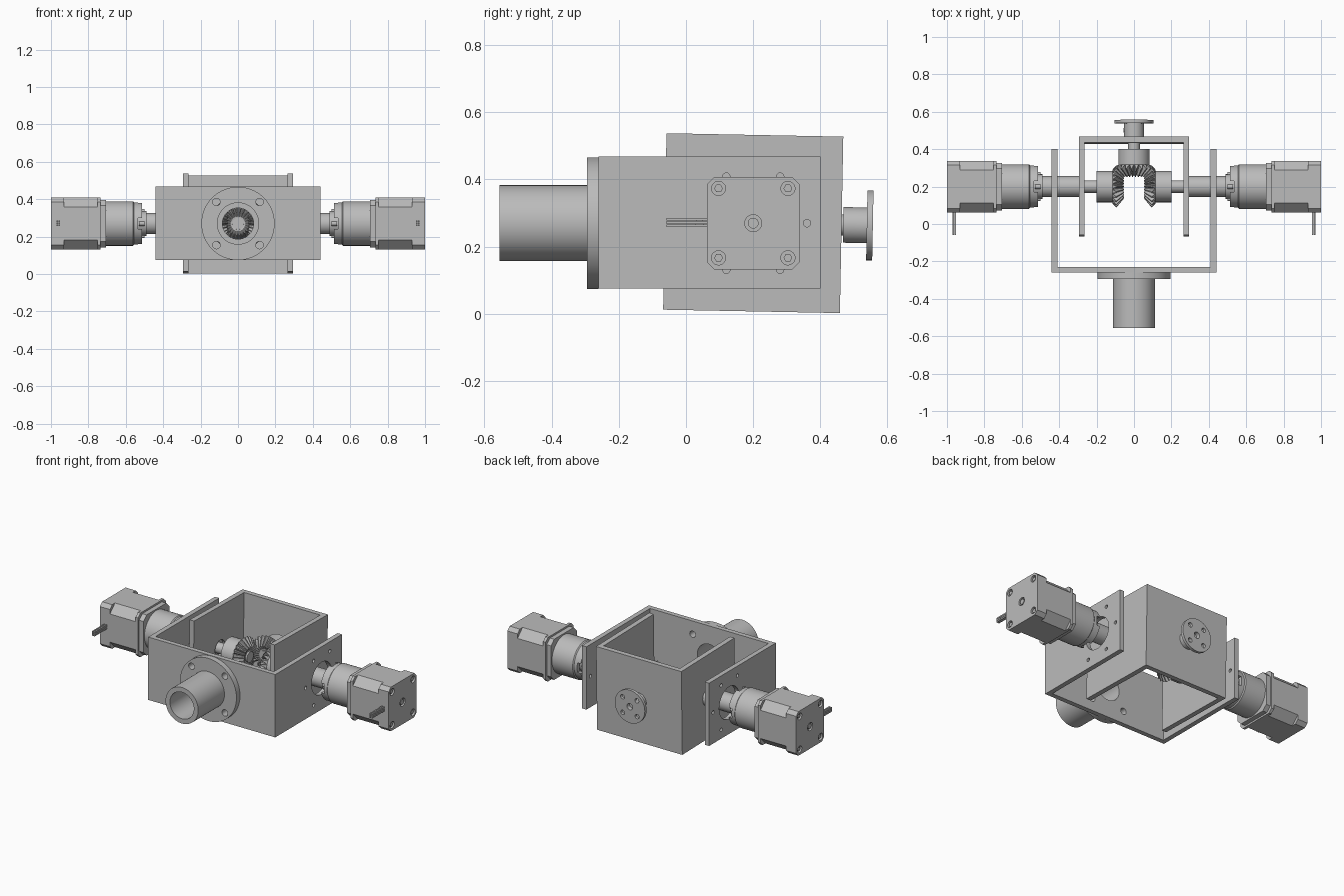
import bpy, bmesh
from math import pi, sin, cos, radians
from mathutils import Matrix, Vector

cube = bpy.data.objects.get("Cube")
if cube:
    bpy.data.objects.remove(cube, do_unlink=True)

GREY = (0.5, 0.5, 0.5, 1)
metal = bpy.data.materials.new("machined_grey")
metal.use_nodes = True
metal.diffuse_color = GREY
metal.node_tree.nodes["Principled BSDF"].inputs["Base Color"].default_value = GREY

# Frames: the gear axes meet at HUB; local z runs along the named direction
HUB = Matrix.Translation((0, 0.2, 0.27))
TILT = HUB @ Matrix.Rotation(radians(-1.1), 4, 'X')
TO_X = HUB @ Matrix.Rotation(pi / 2, 4, 'Y')
TO_BACK = TILT @ Matrix.Rotation(-pi / 2, 4, 'X')
TO_FRONT = Matrix.Translation((0, 0, 0.27)) @ Matrix.Rotation(pi / 2, 4, 'X')


def finish(name, bm, frame=Matrix(), cutter=None, mirror=False):
    bmesh.ops.recalc_face_normals(bm, faces=bm.faces)
    bm.transform(frame)
    mesh = bpy.data.meshes.new(name)
    bm.to_mesh(mesh)
    bm.free()
    mesh.materials.append(metal)
    ob = bpy.data.objects.new(name, mesh)
    bpy.context.collection.objects.link(ob)
    bpy.ops.object.select_all(action='DESELECT')
    ob.select_set(True)
    bpy.context.view_layer.objects.active = ob
    if cutter:
        mod = ob.modifiers.new("holes", 'BOOLEAN')
        mod.operation, mod.solver, mod.object = 'DIFFERENCE', 'EXACT', cutter
        bpy.ops.object.modifier_apply(modifier=mod.name)
        cutter.hide_render = True
        bpy.data.objects.remove(cutter, do_unlink=True)
    if mirror:
        ob.modifiers.new("other_side", 'MIRROR')
        bpy.ops.object.modifier_apply(modifier="other_side")
    bpy.ops.object.shade_smooth_by_angle(angle=radians(30))
    return ob


def add_box(bm, lo, hi):
    lo, hi = Vector(lo), Vector(hi)
    m = Matrix.Translation((lo + hi) / 2) @ Matrix.Diagonal((*(hi - lo), 1))
    bmesh.ops.create_cube(bm, size=1, matrix=m)


def add_cyl(bm, x, y, z0, z1, r, seg=24):
    m = Matrix.Translation((x, y, (z0 + z1) / 2))
    bmesh.ops.create_cone(bm, cap_ends=True, segments=seg, radius1=r, radius2=r,
                          depth=z1 - z0, matrix=m)


def add_lathe(bm, profile, seg=48, closed=False):
    """Revolve (radius, height) points about z; zero radius makes a cap."""
    rings = [[bm.verts.new((r * cos(2 * pi * i / seg), r * sin(2 * pi * i / seg), h))
              for i in range(seg)] for r, h in profile]
    pairs = list(zip(rings, rings[1:]))
    if closed:
        pairs.append((rings[-1], rings[0]))
    for a, b in pairs:
        for i in range(seg):
            j = (i + 1) % seg
            bm.faces.new((a[i], a[j], b[j], b[i]))
    if not closed:
        bm.faces.new(rings[0])
        bm.faces.new(rings[-1])


def ring_points(n, r, start=0.0):
    return [(r * cos(start + 2 * pi * i / n), r * sin(start + 2 * pi * i / n))
            for i in range(n)]


def holes(points, r, z0, z1, frame, centre=0):
    bm = bmesh.new()
    for x, y in points:
        add_cyl(bm, x, y, z0, z1, r)
    if centre:
        add_cyl(bm, 0, 0, z0, z1, centre, 48)
    return finish("hole_cutter", bm, frame)


def lathe(name, profile, frame, seg=48, closed=False, **kw):
    bm = bmesh.new()
    add_lathe(bm, profile, seg, closed)
    return finish(name, bm, frame, **kw)


def u_bracket(name, frame, half, wall, y0, y1, z0, z1, web_at_front, cutter):
    """Three-sided yoke, one closed outline extruded upward."""
    web, tip = (y0, y1) if web_at_front else (y1, y0)
    inner = web + (wall if web_at_front else -wall)
    w = half - wall
    outline = [(-half, web), (half, web), (half, tip), (w, tip),
               (w, inner), (-w, inner), (-w, tip), (-half, tip)]
    bm = bmesh.new()
    face = bm.faces.new([bm.verts.new((x, y, z0)) for x, y in outline])
    ext = bmesh.ops.extrude_face_region(bm, geom=[face])["geom"]
    bmesh.ops.translate(bm, vec=(0, 0, z1 - z0),
                        verts=[v for v in ext if isinstance(v, bmesh.types.BMVert)])
    return finish(name, bm, frame, cutter)


# Outer yoke: bolt holes in the front web, bores and screw holes in both arms
bolts = ring_points(4, 0.163, pi / 4)
bm = bmesh.new()
for x, y in bolts:
    add_cyl(bm, x, y, 0.2, 0.28, 0.02)
add_cyl(bm, 0, 0, 0.2, 0.28, 0.083, 48)
bm.transform(TO_FRONT)
arm = bmesh.new()
for x, y in ring_points(6, 0.16, pi / 2):
    add_cyl(arm, x, y, -0.6, 0.6, 0.011)
add_cyl(arm, 0, 0, -0.6, 0.6, 0.1, 48)
arm.transform(TO_X)
temp = bpy.data.meshes.new("temp")
arm.to_mesh(temp)
arm.free()
bm.from_mesh(temp)
bpy.data.meshes.remove(temp)
u_bracket("outer_yoke", Matrix(), 0.44, 0.03, -0.26, 0.4, 0.075, 0.468, True,
          finish("hole_cutter", bm))

# Inner yoke, slightly tilted about the motor axis
u_bracket("inner_yoke", TILT, 0.295, 0.031, -0.263, 0.263, -0.2625, 0.2625, False,
          holes([(0, 0)], 0.05, -0.4, 0.4, TO_X))

# Front mounting tube with bolt flange
lathe("mounting_tube", [(0.083, 0.26), (0.196, 0.26), (0.196, 0.295), (0.113, 0.295),
                        (0.113, 0.555), (0.083, 0.555)], TO_FRONT, 64, True,
      cutter=holes(bolts, 0.02, 0.2, 0.35, TO_FRONT))

# Rear output shaft and flange
lathe("output_shaft", [(0.031, 0.06), (0.031, 0.33)], TO_BACK, 32)
lathe("output_flange", [(0.02, 0.268), (0.053, 0.268), (0.053, 0.338), (0.104, 0.338),
                        (0.104, 0.356), (0.02, 0.356)], TO_BACK, 48, True,
      cutter=holes(ring_points(4, 0.07, pi / 4), 0.014, 0.3, 0.4, TO_BACK))
bm = bmesh.new()
add_cyl(bm, 0, 0, 0.045, 0.055, 0.012)
finish("flange_set_screw", bm, TILT @ Matrix.Translation((0, 0.3, 0))
       @ Matrix.Rotation(-pi / 2, 4, 'Y'))


def bevel_gear(name, frame, phase=0.0, mirror=False, teeth=24):
    """Toothed 45 degree cone with its apex at the frame origin, plus a hub."""
    bm = bmesh.new()
    rings = []
    for size, kind in ((0.052, "flat"), (0.058, "tooth"), (0.104, "tooth"), (0.11, "flat")):
        ring = []
        for i in range(teeth * 4):
            a = 2 * pi * ((i - 0.5) / 4 + phase) / teeth
            lift = 0.085 if i % 4 < 2 else -0.085
            r, h = size * (1 + lift), size * (1 - lift)
            if kind == "flat":
                r, h = (0.04, 0.066) if size < 0.1 else (0.084, 0.116)
            ring.append(bm.verts.new((r * cos(a), r * sin(a), h)))
        rings.append(ring)
    for a, b in zip(rings, rings[1:]):
        for i in range(len(a)):
            j = (i + 1) % len(a)
            bm.faces.new((a[i], a[j], b[j], b[i]))
    bm.faces.new(rings[0])
    bm.faces.new(rings[-1])
    add_lathe(bm, [(0.084, 0.113), (0.084, 0.2)])
    finish(name, bm, frame, mirror=mirror)


bevel_gear("output_gear", TO_BACK, 0.5)
bevel_gear("side_gears", TO_X, mirror=True)

# Drive line from each motor: shaft, sleeve and collar
lathe("drive_shafts", [(0.033, 0.055), (0.033, 0.3)], TO_X, 32, mirror=True)
lathe("shaft_sleeves", [(0.056, 0.28), (0.056, 0.49), (0.066, 0.49), (0.066, 0.56)],
      TO_X, mirror=True)

# Gearboxes with slotted nose
bm = bmesh.new()
add_box(bm, (-0.03, -0.2, 0.49), (0.03, 0.2, 0.535))
add_box(bm, (-0.2, -0.03, 0.48), (0.2, 0.03, 0.534))
slots = finish("slot_cutter", bm, TO_X)
lathe("gearbox_noses", [(0.09, 0.512), (0.113, 0.512), (0.113, 0.57), (0.09, 0.57)],
      TO_X, 48, True, cutter=slots, mirror=True)
lathe("gearboxes", [(0.113, 0.556), (0.119, 0.562), (0.119, 0.71)], TO_X, mirror=True)
bm = bmesh.new()
for x, y in ring_points(4, 0.066):
    add_cyl(bm, x, y, 0.5, 0.53, 0.012)
finish("collar_screws", bm, TO_X, mirror=True)


# Motors: stacked square sections with cut corners
def motor_section(name, half, cut, z0, z1, cutter=None):
    k = half - cut
    outline = [(half, -k), (half, k), (k, half), (-k, half),
               (-half, k), (-half, -k), (-k, -half), (k, -half)]
    bm = bmesh.new()
    lo, hi = [[bm.verts.new((x, y, z)) for x, y in outline] for z in (z0, z1)]
    bm.faces.new(lo)
    bm.faces.new(hi)
    for i in range(8):
        j = (i + 1) % 8
        bm.faces.new((lo[i], lo[j], hi[j], hi[i]))
    finish(name, bm, TO_X, cutter, mirror=True)


screws = ring_points(4, 0.146, pi / 4)
motor_section("motor_front_caps", 0.127, 0.03, 0.705, 0.735)
motor_section("motor_front_plates", 0.138, 0.022, 0.735, 0.752)
motor_section("motor_cores", 0.138, 0.05, 0.752, 0.93)
motor_section("motor_rear_caps", 0.138, 0.022, 0.93, 1.0,
              holes(screws, 0.021, 0.985, 1.1, TO_X, 0.025))
bm = bmesh.new()
for x, y in screws:
    add_cyl(bm, x, y, 0.98, 0.995, 0.013, 6)
add_cyl(bm, 0, 0, 0.98, 0.997, 0.016)
finish("motor_rear_screws", bm, TO_X, mirror=True)

# Motor leads
bm = bmesh.new()
for x in (0.955, 0.967):
    for z in (0.262, 0.272, 0.282):
        add_box(bm, (x - 0.004, -0.058, z - 0.004), (x + 0.004, 0.07, z + 0.004))
finish("motor_leads", bm, mirror=True)
